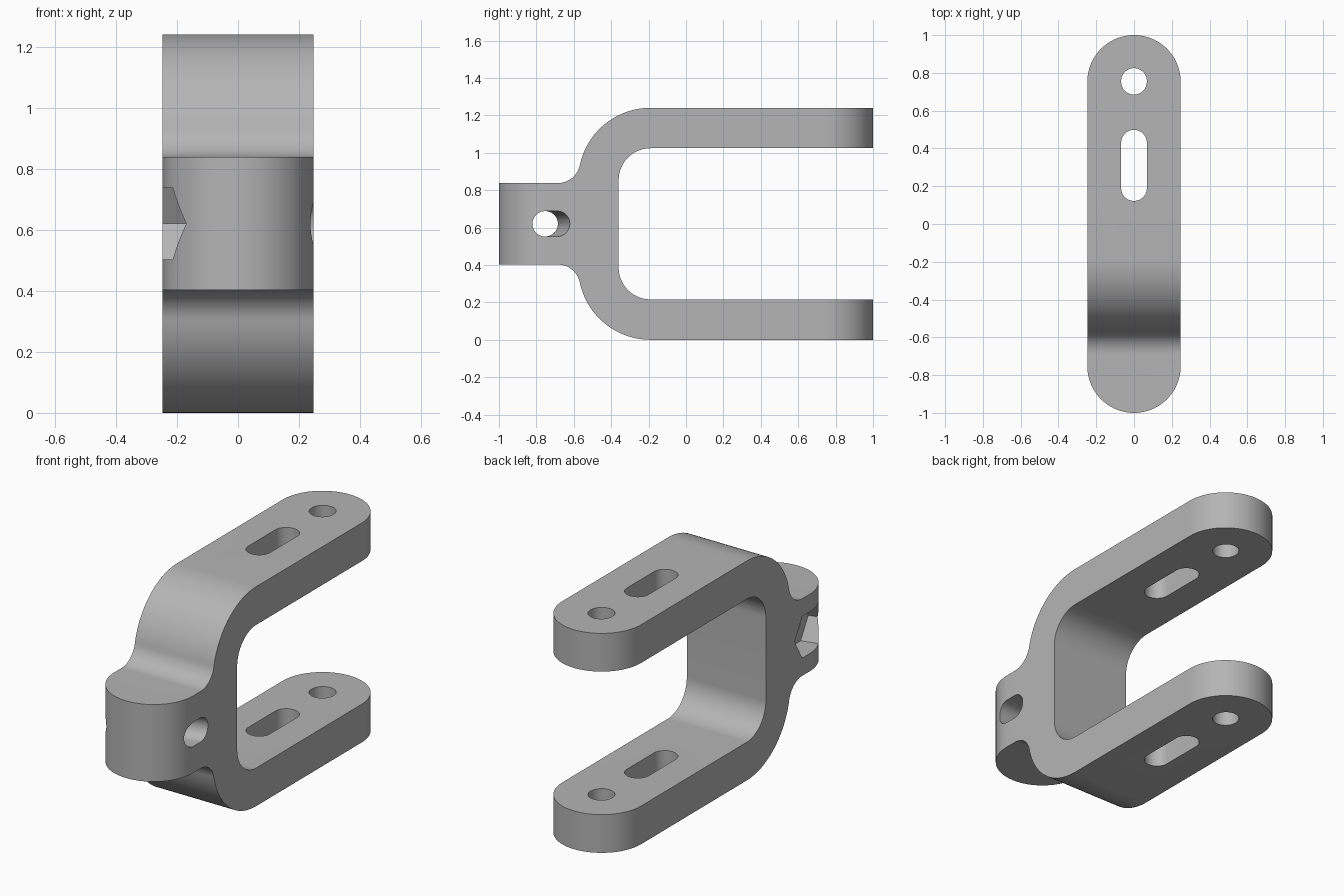
import bpy, bmesh
from math import sin, cos, pi, radians, sqrt, atan2
from mathutils import Matrix, Vector

cube = bpy.data.objects.get("Cube")
if cube:
    bpy.data.objects.remove(cube, do_unlink=True)

HALF_W, MID_Z, TOP_Z, TINE = 0.247, 0.62, 1.24, 0.216
END_Y = 1 - HALF_W            # centre of the rounded ends
BEND_Y, INNER_R = -0.19, 0.17  # centre of the fork bends
OUTER_R = INNER_R + TINE
BEND_Z = TOP_Z - OUTER_R
NECK_Z, FILLET_R = 0.838, 0.12
HOLE_R, HEX_R = 0.068, 0.136

grey = bpy.data.materials.new("satin grey")
grey.use_nodes = True
grey.diffuse_color = (0.46, 0.46, 0.46, 1)
grey.node_tree.nodes["Principled BSDF"].inputs["Base Color"].default_value = grey.diffuse_color


def arc(cx, cy, r, a0, a1, n=24):
    """Points on an arc, angles in radians."""
    return [(cx + r * cos(a0 + (a1 - a0) * i / n),
             cy + r * sin(a0 + (a1 - a0) * i / n)) for i in range(n + 1)]


def add_object(name, bm):
    bmesh.ops.recalc_face_normals(bm, faces=bm.faces)
    mesh = bpy.data.meshes.new(name)
    bm.to_mesh(mesh)
    bm.free()
    mesh.materials.append(grey)
    obj = bpy.data.objects.new(name, mesh)
    bpy.context.collection.objects.link(obj)
    return obj


def prism(name, points, place, offset):
    """Extrude a closed outline along the offset."""
    bm = bmesh.new()
    face = bm.faces.new([bm.verts.new(place(a, b)) for a, b in points])
    new = bmesh.ops.extrude_face_region(bm, geom=[face])["geom"]
    bmesh.ops.translate(bm, vec=offset,
                        verts=[v for v in new if isinstance(v, bmesh.types.BMVert)])
    return add_object(name, bm)


def stadium(y0, y1, r, n=32):
    return arc(0, y1, r, 0, pi, n) + arc(0, y0, r, pi, 2 * pi, n)


def boolean(obj, cutter, operation):
    mod = obj.modifiers.new(cutter.name, 'BOOLEAN')
    mod.operation, mod.object, mod.solver = operation, cutter, 'EXACT'
    cutter.hide_render = True
    cutter.hide_set(True)


# Side profile: upper half, then mirrored about the middle height
fillet_z = NECK_Z + FILLET_R
reach = OUTER_R + FILLET_R
fillet_y = BEND_Y - sqrt(reach ** 2 - (fillet_z - BEND_Z) ** 2)
tilt = atan2(fillet_z - BEND_Z, BEND_Y - fillet_y)
upper = [(-1.1, NECK_Z)]
upper += arc(fillet_y, fillet_z, FILLET_R, -pi / 2, -tilt, 16)
upper += arc(BEND_Y, BEND_Z, OUTER_R, pi - tilt, pi / 2, 32)[1:]
upper += [(1.1, TOP_Z), (1.1, TOP_Z - TINE)]
upper += arc(BEND_Y, BEND_Z, INNER_R, pi / 2, pi, 24)
lower = [(y, 2 * MID_Z - z) for y, z in reversed(upper)]
fork = prism("fork_bracket", upper + lower,
             lambda y, z: Vector((-HALF_W, y, z)), (2 * HALF_W, 0, 0))

# Rounded plan outline at both ends
boolean(fork, prism("plan_outline", stadium(-END_Y, END_Y, HALF_W, 48),
                    lambda x, y: Vector((x, y, -0.2)), (0, 0, 2)), 'INTERSECT')

# Pin hole and slot through both tines
for name, y0, y1 in (("tine_hole", END_Y, END_Y + 0.004), ("tine_slot", 0.19, 0.43)):
    boolean(fork, prism(name, stadium(y0, y1, HOLE_R),
                        lambda x, y: Vector((x, y, -0.2)), (0, 0, 2)), 'DIFFERENCE')


def swing_cutter(name, sides, r, x0, x1):
    """Cross bore widened by swinging it about the neck centre."""
    bm = bmesh.new()
    slope = sin(radians(15))
    for x in (x0, x1):
        for shift in (0, slope * x):
            for i in range(sides):
                a = 2 * pi * i / sides
                bm.verts.new((x, -END_Y + shift + r * cos(a), MID_Z + r * sin(a)))
    bmesh.ops.remove_doubles(bm, verts=bm.verts, dist=0.0001)
    hull = bmesh.ops.convex_hull(bm, input=bm.verts)
    junk = [g for g in hull["geom_interior"] + hull["geom_unused"]
            if isinstance(g, bmesh.types.BMVert)]
    bmesh.ops.delete(bm, geom=list(set(junk)), context='VERTS')
    return add_object(name, bm)


# Cross bore on each half, and the hexagonal nut pocket on the right
boolean(fork, swing_cutter("bore_left", 48, HOLE_R, 0, 0.3), 'DIFFERENCE')
boolean(fork, swing_cutter("bore_right", 48, HOLE_R, 0.001, -0.3), 'DIFFERENCE')
boolean(fork, swing_cutter("nut_pocket", 6, HEX_R, -0.12, -0.3), 'DIFFERENCE')

# Bake the cuts, drop the helpers, then shade
bpy.context.view_layer.update()
baked = bpy.data.meshes.new_from_object(
    fork.evaluated_get(bpy.context.evaluated_depsgraph_get()))
helpers = [m.object for m in fork.modifiers]
fork.modifiers.clear()
fork.data = baked
for helper in helpers:
    bpy.data.objects.remove(helper, do_unlink=True)
baked.materials.clear()
baked.materials.append(grey)
for poly in baked.polygons:
    poly.material_index = 0
bpy.ops.object.select_all(action='DESELECT')
fork.select_set(True)
bpy.context.view_layer.objects.active = fork
bpy.ops.object.shade_smooth_by_angle(angle=radians(25))
